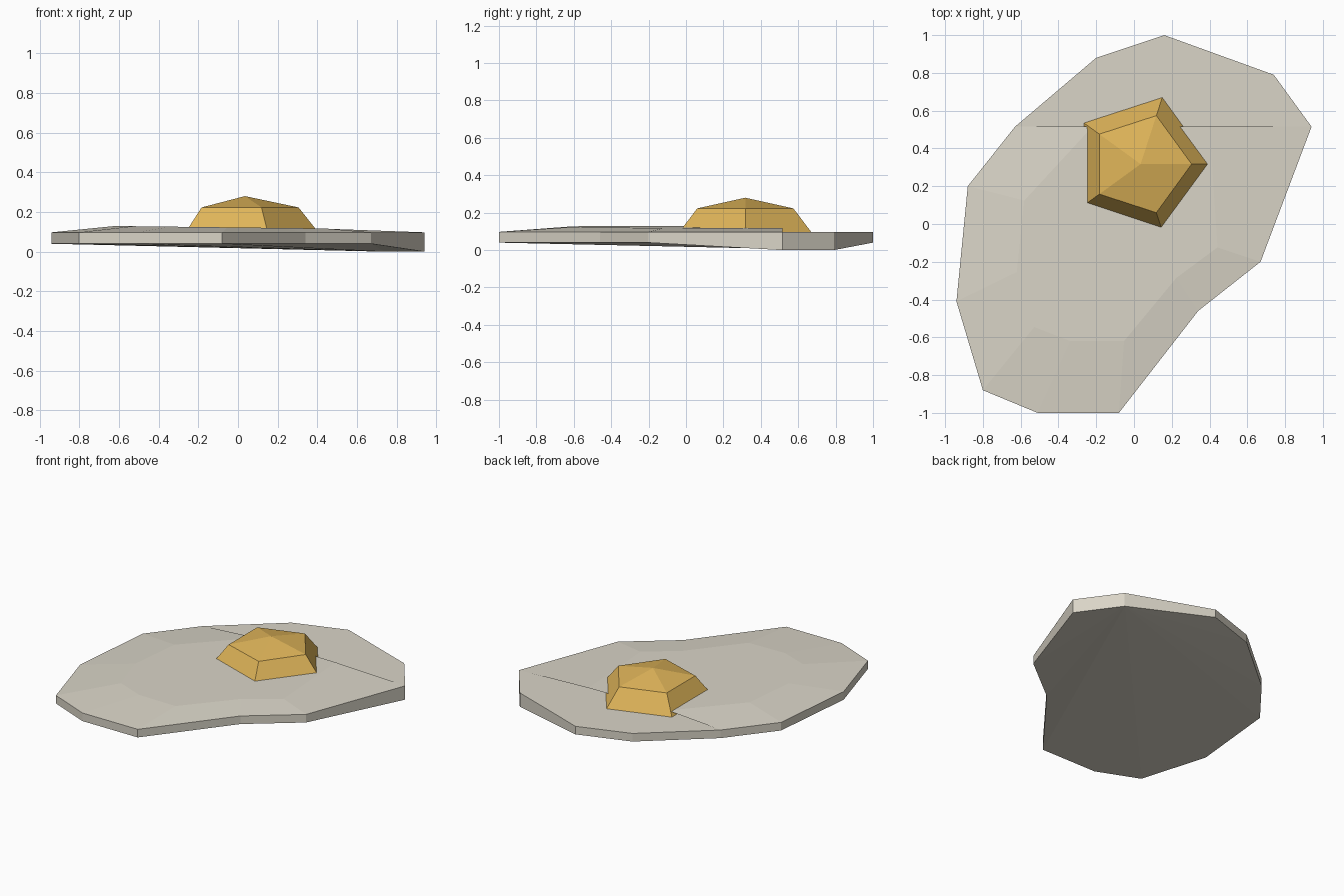
import bpy, math

if "Cube" in bpy.data.objects:
    bpy.data.objects.remove(bpy.data.objects["Cube"])


def material(name, color):
    m = bpy.data.materials.new(name)
    m.diffuse_color = (*color, 1)
    m.use_nodes = True
    m.node_tree.nodes["Principled BSDF"].inputs["Base Color"].default_value = m.diffuse_color
    return m


def build(name, verts, faces, mat):
    me = bpy.data.meshes.new(name)
    me.from_pydata(verts, [], faces)
    me.materials.append(mat)
    ob = bpy.data.objects.new(name, me)
    bpy.context.collection.objects.link(ob)
    return ob


white = material("egg white", (0.70, 0.665, 0.575))
yellow = material("yolk yellow", (0.74, 0.46, 0.10))

# Irregular outline of the white, counter-clockwise from the back
outline = [(0.16, 1.0), (-0.20, 0.88), (-0.63, 0.515), (-0.88, 0.20),
           (-0.94, -0.41), (-0.80, -0.88), (-0.51, -1.0), (-0.08, -1.0),
           (0.34, -0.46), (0.67, -0.20), (0.94, 0.515), (0.74, 0.79)]
n = len(outline)
RIM, UNDER = 0.097, 0.04

# Flat slab, its underside sagging to the ground at the back right corner
verts = [(x, y, RIM) for x, y in outline]
verts += [(x, y, 0.0 if i >= n - 2 else UNDER) for i, (x, y) in enumerate(outline)]
faces = [tuple(range(n))]
faces += [(i, n + i, n + (i + 1) % n, (i + 1) % n) for i in range(n)]
faces += [(2 * n - 1, n + i + 1, n + i) for i in range(n - 2)]
build("egg_white", verts, faces, white)

# Gently raised sheet over the front part, ending in a straight edge at the back
front = outline[2:11]
inner = [(x * 0.66, y * 0.62) for x, y in front]
inner[0], inner[-1] = (-0.22, 0.515), (0.40, 0.515)
k = len(front)
verts = [(x, y, RIM + 0.0005) for x, y in front]
verts += [(x, y, 0.122 - 0.012 * x) for x, y in inner]
faces = [(i, i + 1, k + i + 1, k + i) for i in range(k - 1)]
faces.append(tuple(range(k, 2 * k)))
build("raised_white", verts, faces, white)

# Five-sided yolk: flared skirt and low pointed cap
cx, cy = 0.035, 0.317
verts = []
for r, z in ((0.38, 0.085), (0.27, 0.223)):
    for i in range(5):
        a = math.tau * i / 5
        verts.append((cx + r * math.cos(a), cy + r * math.sin(a), z))
verts.append((cx, cy, 0.28))
faces = [(4, 3, 2, 1, 0)]
for i in range(5):
    j = (i + 1) % 5
    faces += [(i, j, 5 + j, 5 + i), (5 + i, 5 + j, 10)]
build("yolk", verts, faces, yellow)
